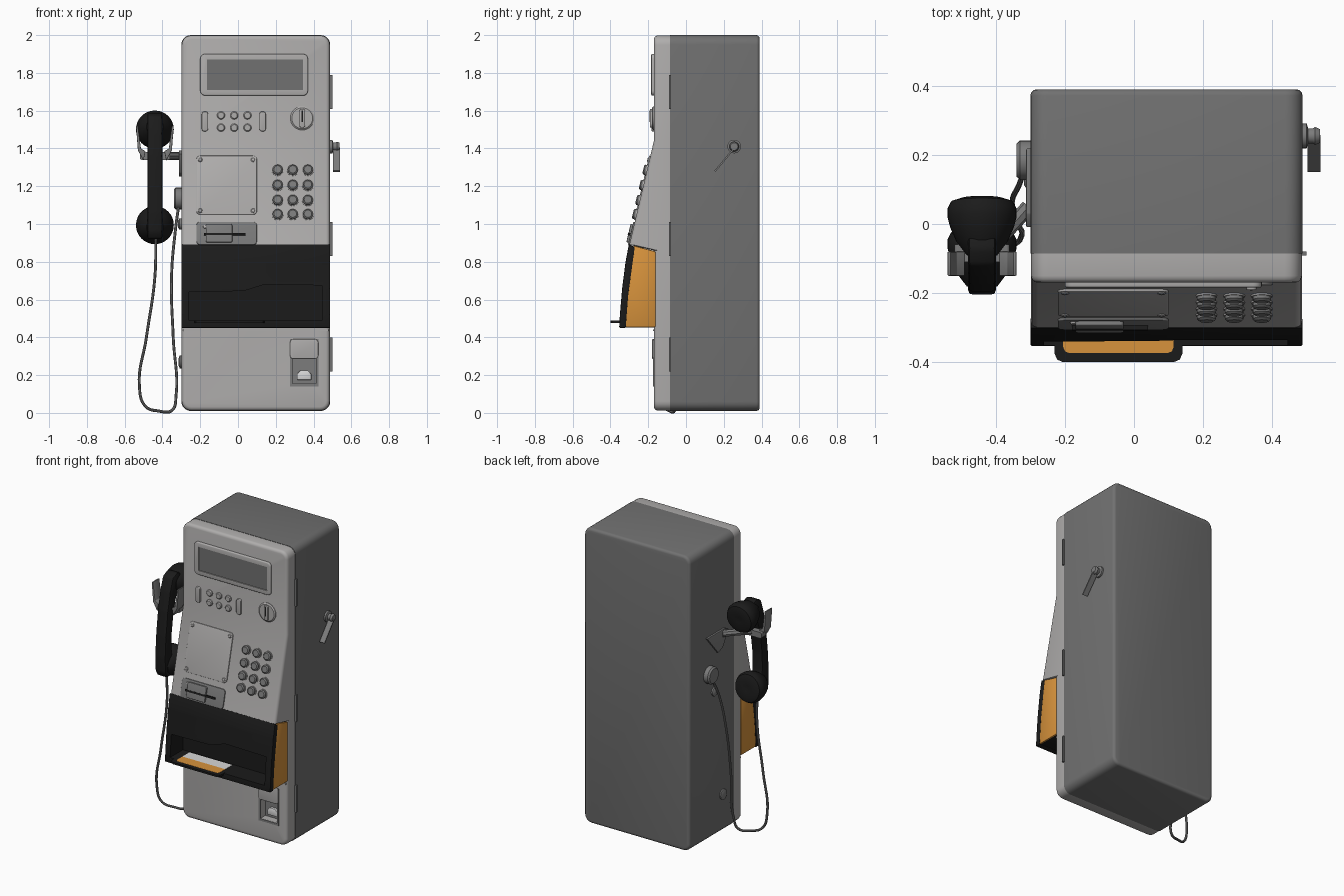
import bpy, bmesh, math
from mathutils import Vector, Matrix

if "Cube" in bpy.data.objects:
    bpy.data.objects.remove(bpy.data.objects["Cube"])

def mat(name, r, g=None, b=None):
    m = bpy.data.materials.new(name)
    m.diffuse_color = (r, r if g is None else g, r if b is None else b, 1)
    m.use_nodes = True
    m.node_tree.nodes["Principled BSDF"].inputs["Base Color"].default_value = m.diffuse_color
    return m

PANEL = mat("light grey", 0.43, 0.42, 0.415)
BODY = mat("body grey", 0.165)
BLACK = mat("black plastic", 0.011)
ORANGE = mat("orange", 0.68, 0.29, 0.045)
METAL = mat("mid grey metal", 0.2)
WHITE = mat("pale grey", 0.68)

def make(bm, name, m):
    bmesh.ops.recalc_face_normals(bm, faces=bm.faces)
    me = bpy.data.meshes.new(name)
    bm.to_mesh(me)
    bm.free()
    ob = bpy.data.objects.new(name, me)
    bpy.context.collection.objects.link(ob)
    me.materials.append(m)
    return ob

def bevel(bm, edges, w, seg):
    bmesh.ops.bevel(bm, geom=edges, offset=w, segments=seg, profile=0.5, affect='EDGES')

def box(name, c, s, m, r=0, b=0, tilt=0, face=-1, shape=None, seg=5):
    """Box with outline corners rounded by r and the front (or back) rim rounded by b."""
    bm = bmesh.new()
    bmesh.ops.create_cube(bm, size=1, matrix=Matrix.Diagonal((*s, 1)))
    if r:
        bevel(bm, [e for e in bm.edges if abs((e.verts[0].co - e.verts[1].co).y) > 1e-4], r, seg)
    if b:
        bm.normal_update()
        f = max(bm.faces, key=lambda f: f.normal.y * face * f.calc_area())
        bevel(bm, list(f.edges), b, 3)
    bm.transform(Matrix.Translation(c) @ Matrix.Rotation(tilt, 4, 'X'))
    if shape:
        shape(bm)
    return make(bm, name, m)

def prism(name, pts, axis, a, b, m, bev=0):
    """Polygon in yz pushed along x, or in xz pushed along y."""
    bm = bmesh.new()
    put = (lambda p, t: (t, p[0], p[1])) if axis == 'x' else (lambda p, t: (p[0], t, p[1]))
    f = bm.faces.new([bm.verts.new(put(p, a)) for p in pts])
    ext = bmesh.ops.extrude_face_region(bm, geom=[f])['geom']
    d = Vector(put((0, 0), b - a))
    bmesh.ops.translate(bm, verts=[v for v in ext if isinstance(v, bmesh.types.BMVert)], vec=d)
    if bev:
        bevel(bm, list(bm.edges), bev, 2)
    return make(bm, name, m)

def lathe(name, c, prof, d, m, n=24):
    """Turned solid: prof holds (radius, height) along direction d."""
    bm = bmesh.new()
    rings = [[bm.verts.new((r * math.cos(i * math.tau / n), r * math.sin(i * math.tau / n), h))
              for i in range(n)] for r, h in prof]
    for p, q in zip(rings, rings[1:]):
        for i in range(n):
            bm.faces.new((p[i], p[(i + 1) % n], q[(i + 1) % n], q[i]))
    bm.faces.new(rings[0])
    bm.faces.new(rings[-1])
    bm.transform(Matrix.Translation(c) @ Vector(d).to_track_quat('Z', 'Y').to_matrix().to_4x4())
    return make(bm, name, m)

def tube(name, pts, r, m):
    cu = bpy.data.curves.new(name, 'CURVE')
    cu.dimensions, cu.bevel_depth, cu.bevel_resolution = '3D', r, 2
    cu.resolution_u = 8
    cu.use_fill_caps = True
    sp = cu.splines.new('BEZIER')
    sp.bezier_points.add(len(pts) - 1)
    for p, co in zip(sp.bezier_points, pts):
        p.co, p.handle_left_type, p.handle_right_type = co, 'AUTO', 'AUTO'
    ob = bpy.data.objects.new(name, cu)
    bpy.context.collection.objects.link(ob)
    cu.materials.append(m)
    select(ob)
    bpy.ops.object.convert(target='MESH')

def select(ob):
    bpy.ops.object.select_all(action='DESELECT')
    ob.select_set(True)
    bpy.context.view_layer.objects.active = ob

def cut(cutter, *obs):
    for ob in obs:
        md = ob.modifiers.new("cut", 'BOOLEAN')
        md.operation, md.object, md.solver = 'DIFFERENCE', cutter, 'EXACT'
        select(ob)
        bpy.ops.object.modifier_apply(modifier="cut")
    bpy.data.objects.remove(cutter)

# Cabinet and front panel (panel front follows a profile by height)
X0, X1, FY = -0.30, 0.488, -0.17
CX, W = (X0 + X1) / 2, X1 - X0
PROFILE = [(0, FY), (0.86, FY), (0.89, -0.30), (1.44, FY), (2.1, FY)]
def front(z):
    for (z0, y0), (z1, y1) in zip(PROFILE, PROFILE[1:]):
        if z <= z1:
            return y0 + (y1 - y0) * (z - z0) / (z1 - z0)
TILT = -math.atan2(0.13, 0.55)
NORMAL = (0, -math.cos(TILT), -math.sin(TILT))

def bend_panel(bm):
    for z in (0.86, 0.89, 1.44):
        bmesh.ops.bisect_plane(bm, geom=bm.verts[:] + bm.edges[:] + bm.faces[:],
                               plane_co=(0, 0, z), plane_no=(0, 0, 1))
    for v in bm.verts:
        if v.co.y < -0.13:
            v.co.y += front(v.co.z) - FY

box("cabinet", (CX, 0.1525, 1.005), (W, 0.475, 1.99), BODY, 0.05, 0.018, face=1)
panel = box("front_panel", (CX, -0.1275, 1.005), (W - 0.004, 0.085, 1.986), PANEL, 0.05, 0.02, shape=bend_panel)
box("door_ledge", (CX, FY, 0.437), (W - 0.02, 0.008, 0.008), PANEL)

# Display
frame = box("display_frame", (0.085, -0.174, 1.79), (0.57, 0.02, 0.22), PANEL, 0.025, 0.006)
cut(box("display_cutter", (0.09, -0.186, 1.79), (0.51, 0.02, 0.16), PANEL), frame)
box("display_screen", (0.09, -0.1755, 1.79), (0.51, 0.004, 0.16), BODY)

# Upper buttons and coin dial
for x in (-0.175, 0.13):
    box("long_button", (x, -0.174, 1.543), (0.034, 0.018, 0.105), PANEL, 0.014, 0.004)
for x in (-0.09, -0.02, 0.05):
    for z in (1.575, 1.51):
        lathe("round_button", (x, FY, z), [(0.021, -0.005), (0.021, 0.008), (0.016, 0.013)], (0, -1, 0), PANEL)
lathe("coin_dial", (0.34, FY, 1.56), [(0.063, -0.005), (0.063, 0.004), (0.055, 0.01)], (0, -1, 0), PANEL, 32)
box("coin_slot_grip", (0.34, -0.183, 1.56), (0.03, 0.016, 0.1), PANEL, 0.012, 0.003)
box("coin_slot", (0.34, -0.191, 1.57), (0.007, 0.003, 0.06), BLACK)

# Instruction plate with screws, keypad
box("instruction_plate", (-0.06, front(1.205), 1.205), (0.32, 0.012, 0.32), PANEL, 0.02, 0.003, TILT)
for x in (-0.20, 0.08):
    for z in (1.07, 1.34):
        lathe("plate_screw", (x, front(z) - 0.005, z), [(0.012, 0), (0.012, 0.003), (0.008, 0.006)], NORMAL, PANEL, 12)
for x in (0.21, 0.29, 0.37):
    for z in (1.285, 1.205, 1.125, 1.05):
        lathe("key_collar", (x, front(z), z), [(0.031, -0.004), (0.031, 0.005)], NORMAL, PANEL, 16)
        lathe("key", (x, front(z), z), [(0.027, 0), (0.027, 0.014), (0.02, 0.02)], NORMAL, METAL, 16)

# Card reader
box("card_plate", (-0.06, front(0.95), 0.95), (0.32, 0.014, 0.125), METAL, 0.02, 0.003, TILT)
box("card_guide", (-0.10, front(0.95) - 0.008, 0.95), (0.14, 0.022, 0.10), METAL, 0.01, 0.004, TILT)
box("card_slit", (-0.07, front(0.946) - 0.015, 0.946), (0.22, 0.012, 0.012), BLACK, 0, 0, TILT)
lathe("card_lamp", (-0.175, front(0.985) - 0.005, 0.985), [(0.011, 0), (0.008, 0.008)], NORMAL, PANEL, 12)

# Tray housing: black shell over a core with orange ends, cut open at the front
core = prism("tray_core", [(-0.16, 0.453), (-0.16, 0.855), (-0.278, 0.886), (-0.312, 0.65), (-0.325, 0.453)],
             'x', X0 + 0.002, X1 - 0.002, BLACK, 0.008)
shell = prism("tray_shell", [(-0.27, 0.875), (-0.302, 0.895), (-0.32, 0.80), (-0.338, 0.66), (-0.35, 0.52),
                             (-0.354, 0.45), (-0.318, 0.45), (-0.305, 0.62)], 'x', X0, X1, BLACK, 0.006)
cut(prism("tray_cutter", [(-0.26, 0.488), (0.445, 0.488), (0.445, 0.675), (0.14, 0.68), (0.03, 0.645), (-0.26, 0.64)],
          'y', -0.45, -0.215, BLACK), core, shell)
core.data.materials.append(ORANGE)
for p in core.data.polygons:
    p.material_index = int(p.center.x < X0 + 0.009 or p.center.x > X1 - 0.009)
# Tray lip: rounded black tongue with an orange inlay and a pale pad inside
def tongue(name, x0, x1, y0, y1, r, z0, z1, m):
    bm = bmesh.new()
    vs = [(x0, y1), (x0, y0 + r), (x0 + 0.3 * r, y0 + 0.3 * r), (x0 + r, y0),
          (x1 - r, y0), (x1 - 0.3 * r, y0 + 0.3 * r), (x1, y0 + r), (x1, y1)]
    f = bm.faces.new([bm.verts.new((x, y, z0)) for x, y in vs])
    ext = bmesh.ops.extrude_face_region(bm, geom=[f])['geom']
    bmesh.ops.translate(bm, verts=[v for v in ext if isinstance(v, bmesh.types.BMVert)], vec=(0, 0, z1 - z0))
    return make(bm, name, m)
tongue("tray_lip", -0.23, 0.14, -0.40, -0.33, 0.025, 0.476, 0.4885, BLACK)
tongue("tray_lip_inlay", -0.205, 0.115, -0.374, -0.30, 0.018, 0.484, 0.4895, ORANGE)
tongue("tray_pad", -0.205, 0.115, -0.30, -0.225, 0.002, 0.484, 0.4895, WHITE)

# Coin return
cut(box("return_cutter", (0.35, -0.15, 0.22), (0.125, 0.08, 0.13), PANEL), panel)
for x in (0.2815, 0.4185):
    box("return_side", (x, -0.17, 0.265), (0.013, 0.008, 0.25), METAL)
box("return_flap", (0.35, -0.172, 0.338), (0.15, 0.014, 0.105), PANEL, 0.02, 0.004)
box("return_sill", (0.35, -0.17, 0.147), (0.15, 0.008, 0.014), METAL)
box("return_back", (0.35, -0.115, 0.22), (0.125, 0.008, 0.13), METAL)
prism("return_scoop", [(0.312, 0.175), (0.388, 0.175), (0.388, 0.205), (0.37, 0.225), (0.33, 0.225), (0.312, 0.205)],
      'y', -0.135, -0.115, WHITE, 0.003)

# Hinges, lock and crank on the cabinet sides
for z in (1.70, 0.92, 0.31):
    box("hinge", (X1 + 0.003, -0.085, z), (0.016, 0.012, 0.18), BODY)
lathe("side_lock", (X0, 0.035, 0.27), [(0.035, -0.005), (0.035, 0.008), (0.02, 0.014)], (-1, 0, 0), METAL)
lathe("crank_knob", (X1, 0.255, 1.41), [(0.036, -0.01), (0.036, 0.012), (0.022, 0.016), (0.022, 0.03),
                                        (0.026, 0.036), (0.02, 0.05)], (1, 0, 0), METAL)
prism("crank_blade", [(0.252, 1.404), (0.258, 1.398), (0.156, 1.276), (0.15, 1.282)], 'x', 0.503, 0.54, METAL)

# Cradle bracket
prism("bracket_plate", [(0.22, 1.39), (0.03, 1.39), (-0.01, 1.37), (0.05, 1.27), (0.10, 1.25)],
      'x', -0.312, -0.298, METAL, 0.003)
tube("bracket_arm", [(-0.305, 0.05, 1.36), (-0.35, 0.0, 1.36), (-0.40, -0.05, 1.36), (-0.44, -0.08, 1.36)], 0.022, METAL)
box("cradle_base", (-0.44, -0.085, 1.36), (0.16, 0.05, 0.04), METAL, 0.01)
for s in (-1, 1):
    prism("cradle_prong", [(-0.44 + s * a, b) for a, b in
          ((0.06, 1.335), (0.09, 1.39), (0.10, 1.52), (0.09, 1.52), (0.074, 1.40), (0.05, 1.385))],
          'y', -0.15, -0.08, METAL, 0.003)

# Handset
CUP = [(0.045, -0.08), (0.075, -0.04), (0.092, 0.0), (0.1, 0.03), (0.1, 0.055), (0.09, 0.075), (0.06, 0.085), (0.02, 0.08)]
lathe("earpiece", (-0.44, -0.01, 1.505), CUP, (0, 1, -0.12), BLACK, 32)
lathe("mouthpiece", (-0.44, -0.10, 0.99), CUP, (0, 1, 0.1), BLACK, 32)
prism("handset_grip", [(-0.02, 1.57), (-0.07, 1.59), (-0.12, 1.57), (-0.15, 1.48), (-0.175, 1.36), (-0.195, 1.2),
                       (-0.204, 1.06), (-0.2, 0.96), (-0.18, 0.92), (-0.13, 0.925), (-0.11, 1.0), (-0.13, 1.08),
                       (-0.128, 1.2), (-0.105, 1.36), (-0.07, 1.46), (-0.02, 1.49)], 'x', -0.48, -0.40, BLACK, 0.012)

# Cord and its outlet
lathe("cord_outlet", (X0, 0.185, 1.135), [(0.057, -0.005), (0.057, 0.03), (0.048, 0.04)], (-1, 0, 0), METAL)
lathe("cord_boss", (X0, 0.13, 1.0), [(0.03, -0.005), (0.03, 0.01), (0.018, 0.018)], (-1, 0, 0), METAL)
tube("cord", [(-0.435, -0.14, 0.94), (-0.44, -0.13, 0.72), (-0.485, -0.13, 0.4), (-0.522, -0.12, 0.14),
              (-0.49, -0.11, 0.035), (-0.42, -0.085, 0.01), (-0.35, -0.06, 0.013), (-0.328, -0.04, 0.09),
              (-0.343, 0.01, 0.4), (-0.352, 0.07, 0.72), (-0.33, 0.12, 0.98), (-0.315, 0.165, 1.09)], 0.008, METAL)

# Smooth shading with sharp edges kept
for ob in bpy.data.objects:
    if ob.type == 'MESH':
        select(ob)
        bpy.ops.object.shade_smooth_by_angle(angle=math.radians(35))
